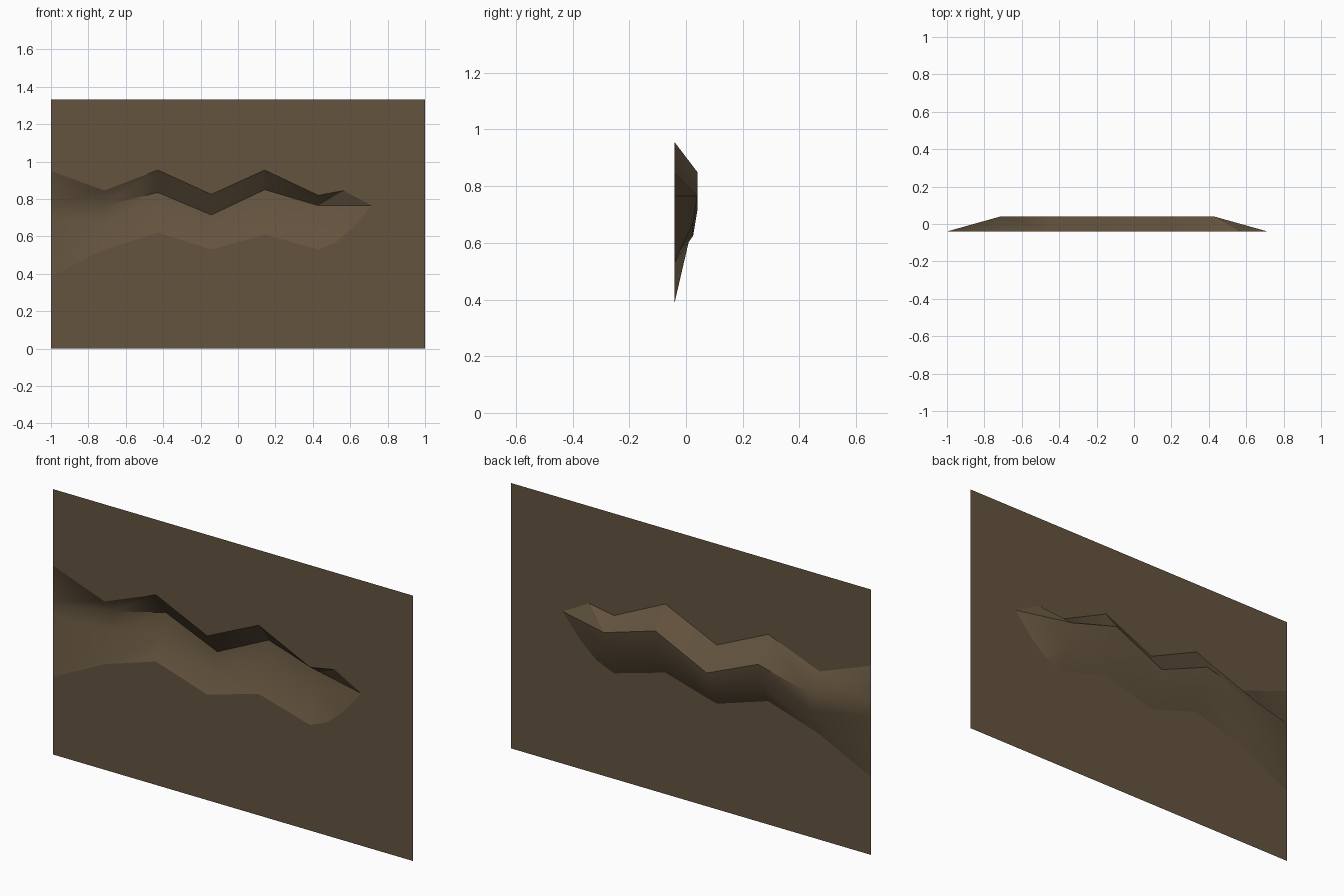
import bpy, bmesh

if "Cube" in bpy.data.objects:
    bpy.data.objects.remove(bpy.data.objects["Cube"])

FRONT, DEEP, MID = -0.04, 0.04, 0.025   # depths of wall face, groove floor, lower ledge
W, H = 1.0, 1.333

earth = bpy.data.materials.new("earth brown")
earth.diffuse_color = (0.127, 0.088, 0.049, 1)
earth.use_nodes = True
earth.node_tree.nodes["Principled BSDF"].inputs["Base Color"].default_value = earth.diffuse_color


def build(name, faces, smooth=False):
    """Make a mesh object from polygons given as (x, y, z) corners, welding shared points."""
    bm = bmesh.new()
    for f in faces:
        bm.faces.new([bm.verts.new(p) for p in f])
    bmesh.ops.remove_doubles(bm, verts=bm.verts, dist=1e-4)
    me = bpy.data.meshes.new(name)
    bm.to_mesh(me)
    bm.free()
    me.materials.append(earth)
    ob = bpy.data.objects.new(name, me)
    bpy.context.collection.objects.link(ob)
    if smooth:
        bpy.context.view_layer.objects.active = ob
        ob.select_set(True)
        bpy.ops.object.shade_smooth_by_angle(angle=0.52)
        ob.select_set(False)
    return ob


def strip(low, high):
    """Quads between two rows of points, facing the front."""
    return [(low[i], low[i + 1], high[i + 1], high[i]) for i in range(len(low) - 1)]


# Six evenly spaced columns, the groove fades out to the wall at the left edge
xs = [-1 + i * 2 / 7 for i in range(6)]


def row(zs, depth):
    return [(x, FRONT if i == 0 else depth, z) for i, (x, z) in enumerate(zip(xs, zs))]


top = row([0.95, 0.845, 0.955, 0.825, 0.955, 0.82], FRONT)
deep = row([0.765, 0.765, 0.835, 0.715, 0.85, 0.765], DEEP)
mid = row([0.70, 0.67, 0.74, 0.625, 0.76, 0.67], MID)
bottom = row([0.39, 0.53, 0.62, 0.53, 0.61, 0.53], FRONT)

# Pointed right end of the groove
tip = (0.714, FRONT, 0.765)
top_end = (0.565, FRONT, 0.845)
low_end = (0.525, FRONT, 0.57)
mid_end = (0.61, FRONT, 0.642)

# Recessed groove
groove = strip(deep, top) + strip(mid, deep) + strip(bottom, mid)
groove += [(deep[5], top_end, top[5]), (deep[5], tip, top_end),
           (mid[5], mid_end, tip, deep[5]),
           (bottom[5], low_end, mid[5]), (low_end, mid_end, mid[5])]
build("recessed_groove", groove, smooth=True)

# Flat wall around the groove
upper_rim = top + [top_end, tip, (W, FRONT, tip[2])]
lower_rim = bottom + [low_end, mid_end, tip, (W, FRONT, tip[2])]
wall = strip(upper_rim, [(p[0], FRONT, H) for p in upper_rim])
wall += strip([(p[0], FRONT, 0) for p in lower_rim], lower_rim)
build("wall_panel", wall)
